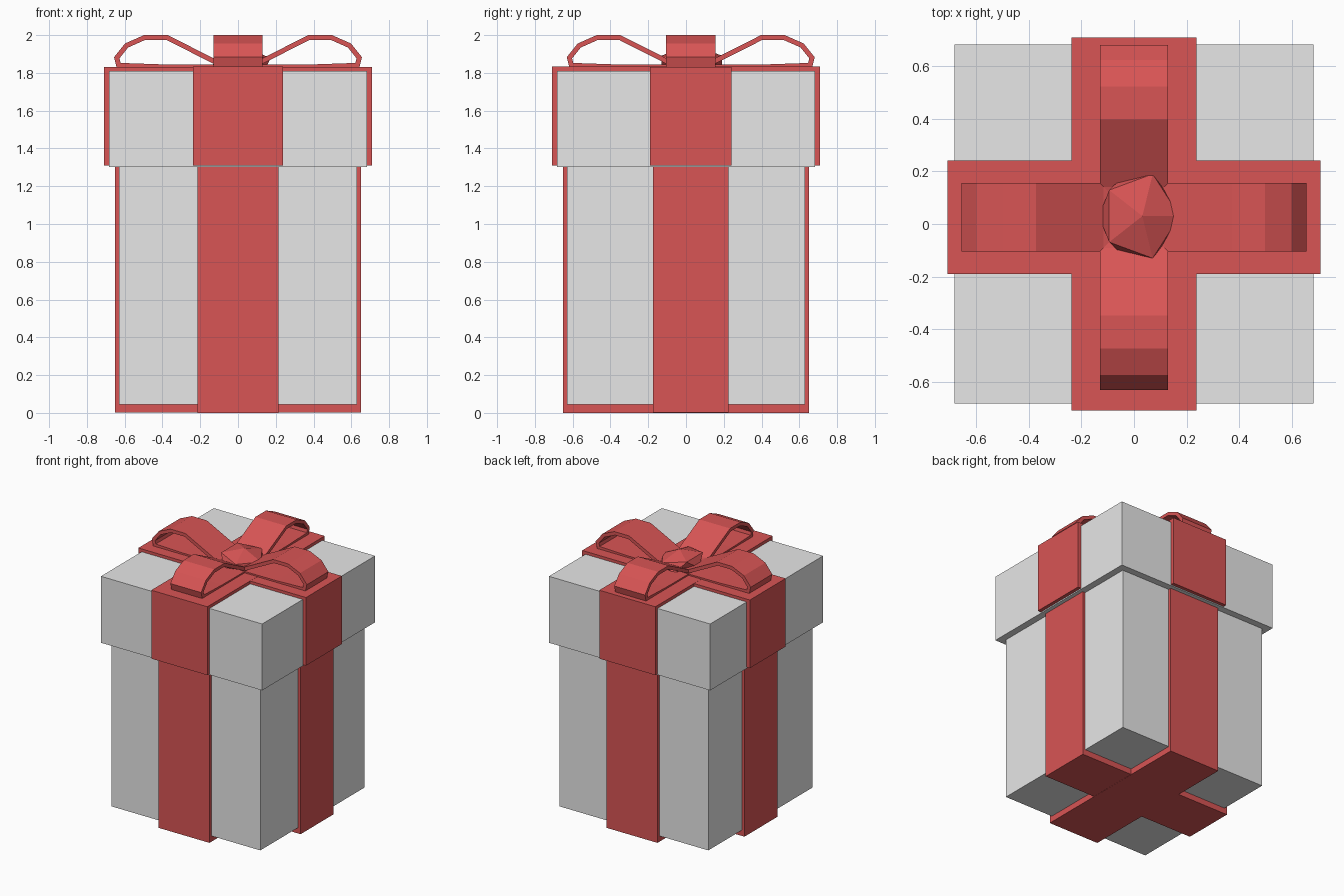
import bpy
import bmesh
import math
from mathutils import Matrix, Vector

old = bpy.data.objects.get("Cube")
if old:
    bpy.data.objects.remove(old, do_unlink=True)


def material(name, colour):
    mat = bpy.data.materials.new(name)
    mat.use_nodes = True
    mat.diffuse_color = colour
    mat.node_tree.nodes["Principled BSDF"].inputs["Base Color"].default_value = colour
    return mat


paper = material("light grey paper", (0.8, 0.8, 0.8, 1))
red = material("red ribbon", (0.69, 0.09, 0.09, 1))


def finish(name, bm, mat):
    bmesh.ops.recalc_face_normals(bm, faces=bm.faces)
    mesh = bpy.data.meshes.new(name)
    bm.to_mesh(mesh)
    bm.free()
    mesh.materials.append(mat)
    obj = bpy.data.objects.new(name, mesh)
    bpy.context.collection.objects.link(obj)
    return obj


def block(name, low, high, mat):
    low, high = Vector(low), Vector(high)
    bm = bmesh.new()
    bmesh.ops.create_cube(bm, size=1)
    bmesh.ops.scale(bm, vec=high - low, verts=bm.verts)
    bmesh.ops.translate(bm, vec=(low + high) / 2, verts=bm.verts)
    return finish(name, bm, mat)


MID = 0.025  # the sideways ribbon sits a little behind the centre


def cross(name, half_front, half_side, reach, bottom, top):
    """Two crossing ribbon bands wrapped around a box."""
    block(name + "_front_back", (-half_front, -reach, bottom),
          (half_front, reach, top), red)
    block(name + "_left_right", (-reach, MID - half_side, bottom + 0.001),
          (reach, MID + half_side, top - 0.001), red)


# Box, lid and the ribbons around them
block("box_body", (-0.63, -0.63, 0.045), (0.63, 0.63, 1.305), paper)
block("box_lid", (-0.682, -0.682, 1.302), (0.682, 0.682, 1.81), paper)
cross("body_ribbon", 0.215, 0.2, 0.652, 0, 1.305)
cross("lid_ribbon", 0.237, 0.216, 0.709, 1.31, 1.833)

# Bow loops: one bent strip, turned to four sides
LOOP = [(0.02, 1.835), (0.12, 1.858), (0.375, 1.987), (0.495, 1.987),
        (0.59, 1.945), (0.642, 1.88), (0.632, 1.84), (0.4, 1.832), (0.02, 1.83)]


def bow_loop(name, turn):
    bm = bmesh.new()
    rows = [[bm.verts.new((x, side * 0.13, z)) for side in (-1, 1)] for x, z in LOOP]
    for a, b in zip(rows, rows[1:]):
        bm.faces.new((a[0], b[0], b[1], a[1]))
    bm.transform(Matrix.Translation((0, MID, 0)) @ Matrix.Rotation(turn, 4, "Z"))
    obj = finish(name, bm, red)
    solid = obj.modifiers.new("thickness", "SOLIDIFY")
    solid.thickness = 0.026
    solid.offset = 0
    solid.use_even_offset = True


for i, side in enumerate(("left", "back", "right", "front")):
    bow_loop("bow_loop_" + side, i * math.pi / 2)

# Faceted knot in the middle of the bow
bm = bmesh.new()
bmesh.ops.create_icosphere(bm, subdivisions=1, radius=1)
bm.transform(Matrix.Translation((0.02, 0.03, 1.86))
             @ Matrix.Rotation(math.radians(8), 4, "Y")
             @ Matrix.Diagonal((0.167, 0.188, 0.085, 1)))
finish("bow_knot", bm, red)
